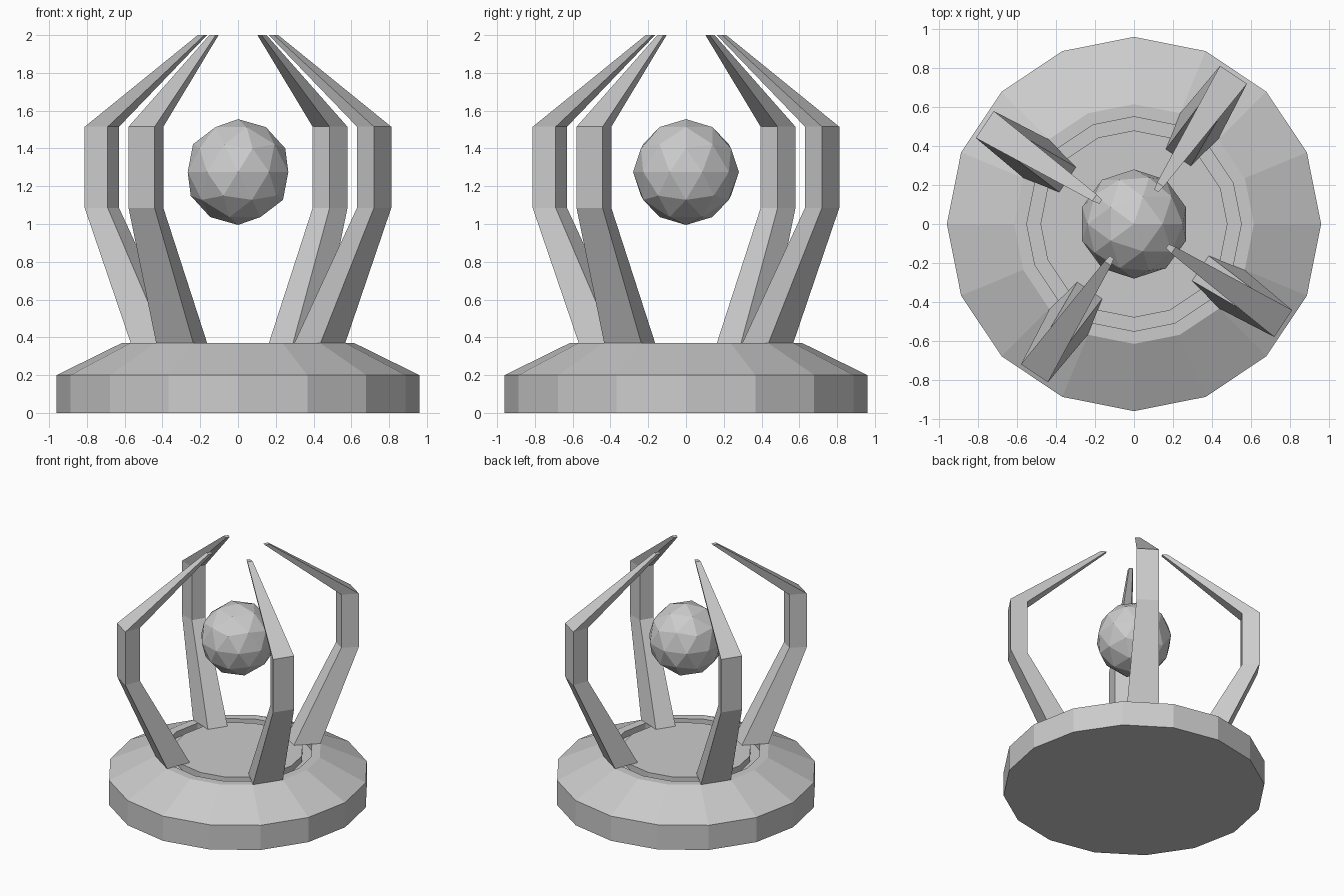
import bpy
from math import cos, sin, tau, radians

if "Cube" in bpy.data.objects:
    bpy.data.objects.remove(bpy.data.objects["Cube"])


def make(name, verts, faces):
    mesh = bpy.data.meshes.new(name)
    mesh.from_pydata(verts, [], faces)
    obj = bpy.data.objects.new(name, mesh)
    bpy.context.collection.objects.link(obj)
    return obj


def loft(name, rings):
    """Skin equal-length rings of points and cap both ends."""
    n = len(rings[0])
    verts = [p for ring in rings for p in ring]
    faces = [(k * n + i, k * n + (i + 1) % n, (k + 1) * n + (i + 1) % n, (k + 1) * n + i)
             for k in range(len(rings) - 1) for i in range(n)]
    faces.append(tuple(reversed(range(n))))
    faces.append(tuple(range((len(rings) - 1) * n, len(rings) * n)))
    return make(name, verts, faces)


# Base: 16-sided plinth with sloped shoulder and a groove around the top disc
profile = [(0.96, 0), (0.96, 0.20), (0.615, 0.37), (0.55, 0.37),
           (0.55, 0.32), (0.48, 0.32), (0.48, 0.37)]
loft("base", [[(r * cos(tau * i / 16), r * sin(tau * i / 16), z) for i in range(16)]
              for r, z in profile])

# Claw arms: (z, inner radius, inner half width, outer radius, outer half width)
sections = [(0.37, 0.41, 0.077, 0.604, 0.118),
            (1.085, 0.793, 0.054, 0.92, 0.083),
            (1.515, 0.793, 0.054, 0.92, 0.083),
            (2.00, 0.205, 0.013, 0.243, 0.02)]
for k in range(4):
    arm = loft(f"claw_arm_{k + 1}",
               [[(ri, -hi, z), (ro, -ho, z), (ro, ho, z), (ri, hi, z)]
                for z, ri, hi, ro, ho in sections])
    arm.rotation_euler.z = radians(56.3 + 90 * k)

# Floating faceted orb
bpy.ops.mesh.primitive_ico_sphere_add(subdivisions=2, radius=0.28, location=(0, 0, 1.275))
bpy.context.object.name = "floating_orb"
